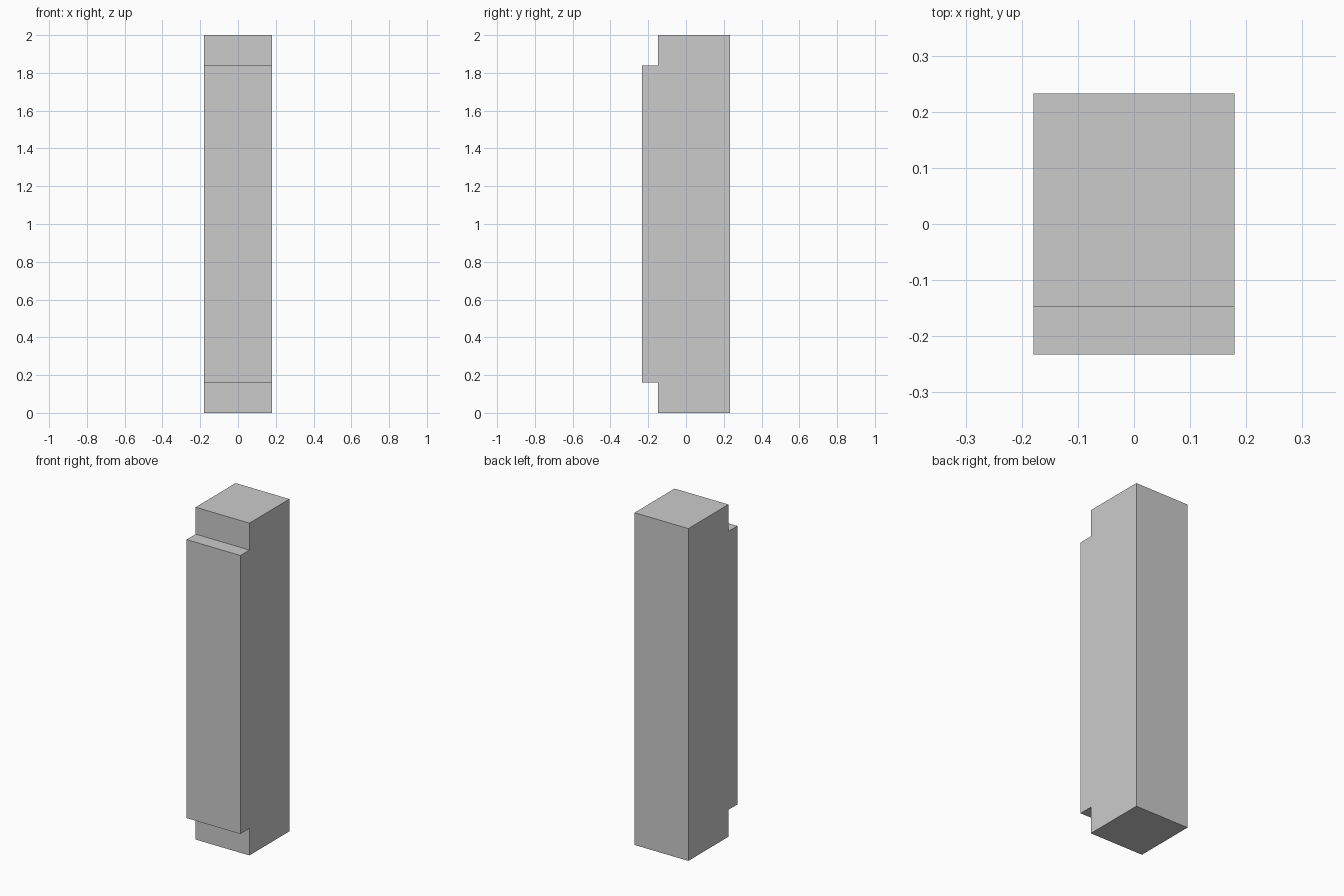
import bpy, bmesh

if "Cube" in bpy.data.objects:
    bpy.data.objects.remove(bpy.data.objects["Cube"])

HALF_WIDTH = 0.179
BACK, STEP, FRONT = 0.233, -0.147, -0.233
HEIGHT, NOTCH = 2.0, 0.162

# Side profile (y, z): block with a raised front panel, notched at both ends
profile = [
    (BACK, 0), (BACK, HEIGHT),
    (STEP, HEIGHT), (STEP, HEIGHT - NOTCH),
    (FRONT, HEIGHT - NOTCH), (FRONT, NOTCH),
    (STEP, NOTCH), (STEP, 0),
]

# Extrude the profile across the width
bm = bmesh.new()
face = bm.faces.new([bm.verts.new((-HALF_WIDTH, y, z)) for y, z in profile])
result = bmesh.ops.extrude_face_region(bm, geom=[face])
verts = [g for g in result["geom"] if isinstance(g, bmesh.types.BMVert)]
bmesh.ops.translate(bm, verts=verts, vec=(2 * HALF_WIDTH, 0, 0))
bmesh.ops.recalc_face_normals(bm, faces=bm.faces[:])

mesh = bpy.data.meshes.new("notched_post")
bm.to_mesh(mesh)
bm.free()
bpy.context.collection.objects.link(bpy.data.objects.new("notched_post", mesh))
